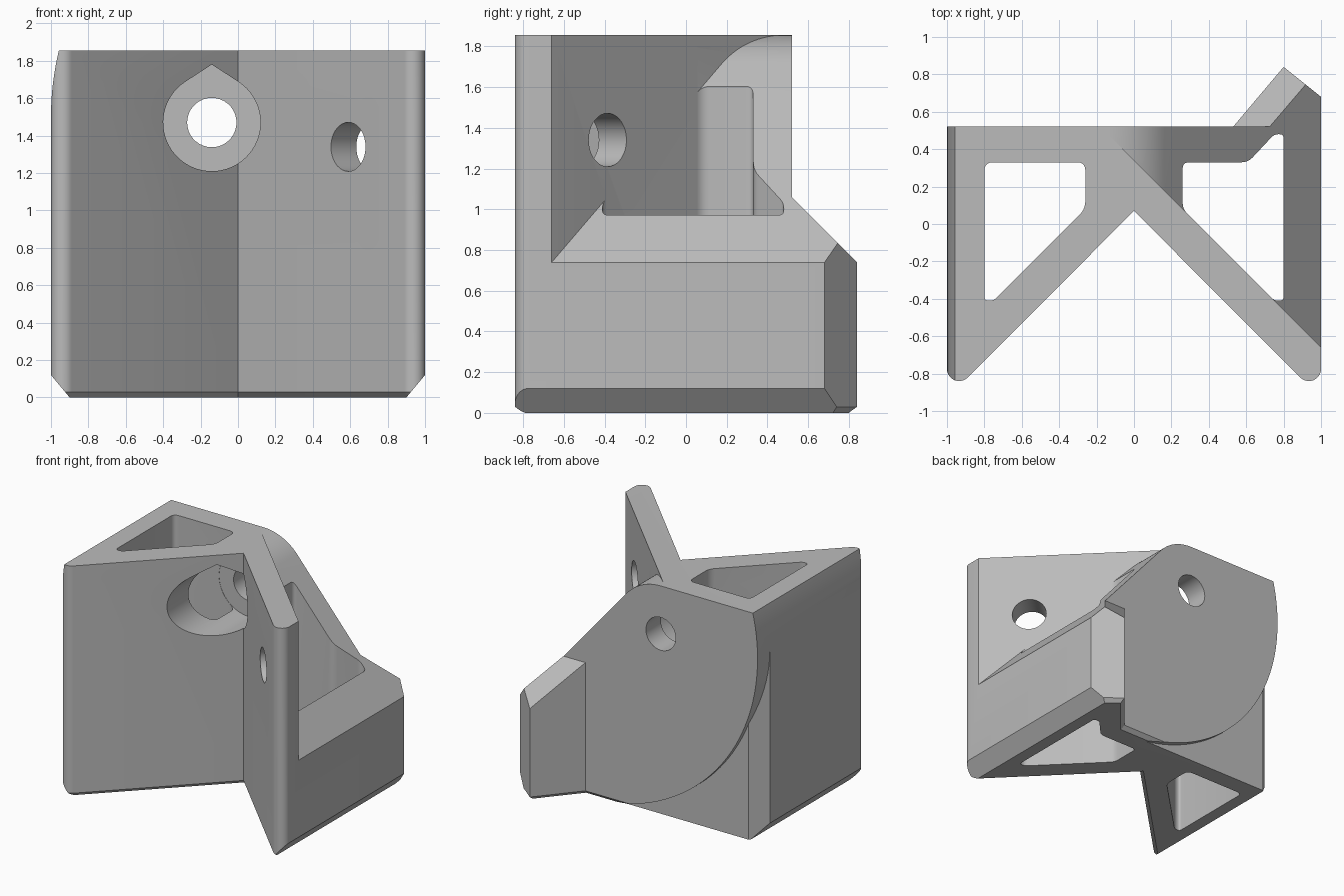
import bpy, bmesh, math
from mathutils import Vector

if "Cube" in bpy.data.objects:
    bpy.data.objects.remove(bpy.data.objects["Cube"])

H = 1.855                      # total height
DISC = (0.52, 1.5, 1.52)       # x, z, radius of the large back disc

grey = bpy.data.materials.new("light_grey")
grey.use_nodes = True
grey.diffuse_color = (0.5, 0.5, 0.5, 1)
grey.node_tree.nodes["Principled BSDF"].inputs["Base Color"].default_value = (0.5, 0.5, 0.5, 1)


def arc(cx, cy, r, a0, a1, n):
    angles = [math.radians(a0 + (a1 - a0) * i / n) for i in range(n + 1)]
    return [(cx + r * math.cos(a), cy + r * math.sin(a)) for a in angles]


def rounded(pts, reach, steps=5):
    """Round every corner of a 2D outline, never past the middle of an edge."""
    out = []
    for i, p in enumerate(pts):
        p, a, b = Vector(p), Vector(pts[i - 1]), Vector(pts[(i + 1) % len(pts)])
        t = min(reach, 0.45 * (a - p).length, 0.45 * (b - p).length)
        start, end = p + (a - p).normalized() * t, p + (b - p).normalized() * t
        for k in range(steps + 1):
            u = k / steps
            out.append(tuple(start * (1 - u) ** 2 + p * 2 * u * (1 - u) + end * u ** 2))
    return out


def prism(name, pts, axis, lo, hi, foot=0, keep=None):
    """Closed prism of a 2D profile; keep=(point, normal) trims what lies behind."""
    place = {"z": lambda p, d: (p[0], p[1], d), "y": lambda p, d: (p[0], d, p[1]),
             "x": lambda p, d: (d, p[0], p[1])}[axis]
    bm = bmesh.new()
    low = [bm.verts.new(place(p, lo)) for p in pts]
    high = [bm.verts.new(place(p, hi)) for p in pts]
    bottom = bm.faces.new(low[::-1])
    bm.faces.new(high)
    for i in range(len(pts)):
        bm.faces.new((low[i - 1], low[i], high[i], high[i - 1]))
    bmesh.ops.recalc_face_normals(bm, faces=bm.faces[:])
    if foot:
        bmesh.ops.bevel(bm, geom=list(bottom.edges), offset=foot, segments=1, affect="EDGES")
    if keep:
        bmesh.ops.bisect_plane(bm, geom=bm.verts[:] + bm.edges[:] + bm.faces[:],
                               plane_co=keep[0], plane_no=keep[1], clear_inner=True)
        bmesh.ops.holes_fill(bm, edges=[e for e in bm.edges if e.is_boundary])
        bmesh.ops.recalc_face_normals(bm, faces=bm.faces[:])
    mesh = bpy.data.meshes.new(name)
    bm.to_mesh(mesh)
    bm.free()
    mesh.materials.append(grey)
    ob = bpy.data.objects.new(name, mesh)
    bpy.context.collection.objects.link(ob)
    return ob


def volume(mesh):
    bm = bmesh.new()
    bm.from_mesh(mesh)
    v = bm.calc_volume()
    bm.free()
    return v


# Main body: V-shaped front with rounded tips, flat back and an angled wing
outline = (arc(-0.935, -0.775, 0.065, 180, 315, 10) + [(0, 0.07)]
           + arc(0.935, -0.775, 0.065, 225, 360, 10)
           + [(1, 0.68), (0.8, 0.84), (0.53, 0.52), (-1, 0.52)])
body = prism("bracket_body", outline, "z", 0, H, foot=0.03)


def cut(cutter):
    """Subtract a cutter, with the first solver that leaves a sound solid."""
    cutter.hide_render = True
    before = volume(body.data)
    mod = body.modifiers.new("cut", "BOOLEAN")
    mod.operation = "DIFFERENCE"
    mod.object = cutter
    result = None
    for solver in ("EXACT", "MANIFOLD", "FLOAT"):
        mod.solver = solver
        bpy.context.view_layer.update()
        deps = bpy.context.evaluated_depsgraph_get()
        trial = bpy.data.meshes.new_from_object(body.evaluated_get(deps))
        if 0.4 * before < volume(trial) < before:
            result = trial
            break
    body.modifiers.remove(mod)
    if result:
        body.data = result
    bpy.data.objects.remove(cutter)


# Lower chamfers on both sides
for s in (-1, 1):
    cut(prism("side_chamfer", [(0.85 * s, -0.06), (1.1 * s, 0.24), (1.1 * s, -0.06)], "y", -1, 1))

# Sloped right shoulder, blended into the top, leaving the front arm standing
slope = 1.175
theta = math.degrees(math.atan(slope))
blend_r = 0.4
blend = arc(-0.14, H - blend_r, blend_r, 90, 90 - theta, 14)
shoulder = [(-0.14, 2.1)] + blend + [(1.2, 0.74 - 0.2 * slope), (1.2, 2.1)]
cut(prism("shoulder_cut", shoulder, "y", -1.2, 1.2, keep=((0.34, 0, 0), (1, 1, 0))))

# Sloped top of the wing
cut(prism("wing_cut", [(0.52, 1.06), (1.2, 0.38), (1.2, 2.1), (0.52, 2.1)], "x", 0.3, 1.2))

# Vertical lightening wells
left_well = [(-0.8, 0.33), (-0.8, -0.41), (-0.75, -0.41), (-0.26, 0.08), (-0.26, 0.33)]
right_well = [(0.26, 0.33), (0.26, 0.08), (0.75, -0.41), (0.8, -0.41),
              (0.8, 0.48), (0.75, 0.48), (0.61, 0.33)]
cut(prism("left_well_cut", rounded(left_well, 0.045), "z", -0.5, 2.5))
cut(prism("right_well_cut", rounded(right_well, 0.035), "z", -0.5, 2.5))

# Back disc: recess everything outside the large arc, and chamfer the corner below it
dx, dz, dr = DISC
outside = [(-1.2, dz), (-1.2, -0.2), (dx, -0.2)] + arc(dx, dz, dr, 270, 180, 40)
cut(prism("disc_recess", outside, "y", 0.475, 0.7))
cut(prism("corner_chamfer", outside, "y", 0.2, 0.7,
          keep=((-0.89, 0.475, 0), (-1, 1, 0))))
upper = arc(dx, dz, dr, 180, 160, 12) + [(-1.2, 2.1), (-1.2, dz)]
cut(prism("upper_side_curve", upper, "y", -1.2, 1.2))

# Screw hole with a teardrop counterbore in the front
hx, hz = -0.14, 1.47
teardrop = arc(hx, hz, 0.26, 123, 417, 48) + [(hx, hz + 0.31)]
cut(prism("counterbore", teardrop, "y", -1.2, 0.332))
cut(prism("screw_hole", arc(hx, hz, 0.132, 0, 350, 35), "y", -1.2, 1.2))

# Cross hole through the standing arm
arm_hole = prism("arm_hole", arc(0, 0, 0.131, 0, 350, 35), "y", -0.3, 0.3)
arm_hole.location = (0.65, -0.46, 1.34)
arm_hole.rotation_euler = (0, 0, -math.pi / 4)
cut(arm_hole)

# Smooth shading on the curved walls only
bpy.ops.object.select_all(action="DESELECT")
body.select_set(True)
bpy.context.view_layer.objects.active = body
bpy.ops.object.shade_smooth_by_angle(angle=math.radians(25))
